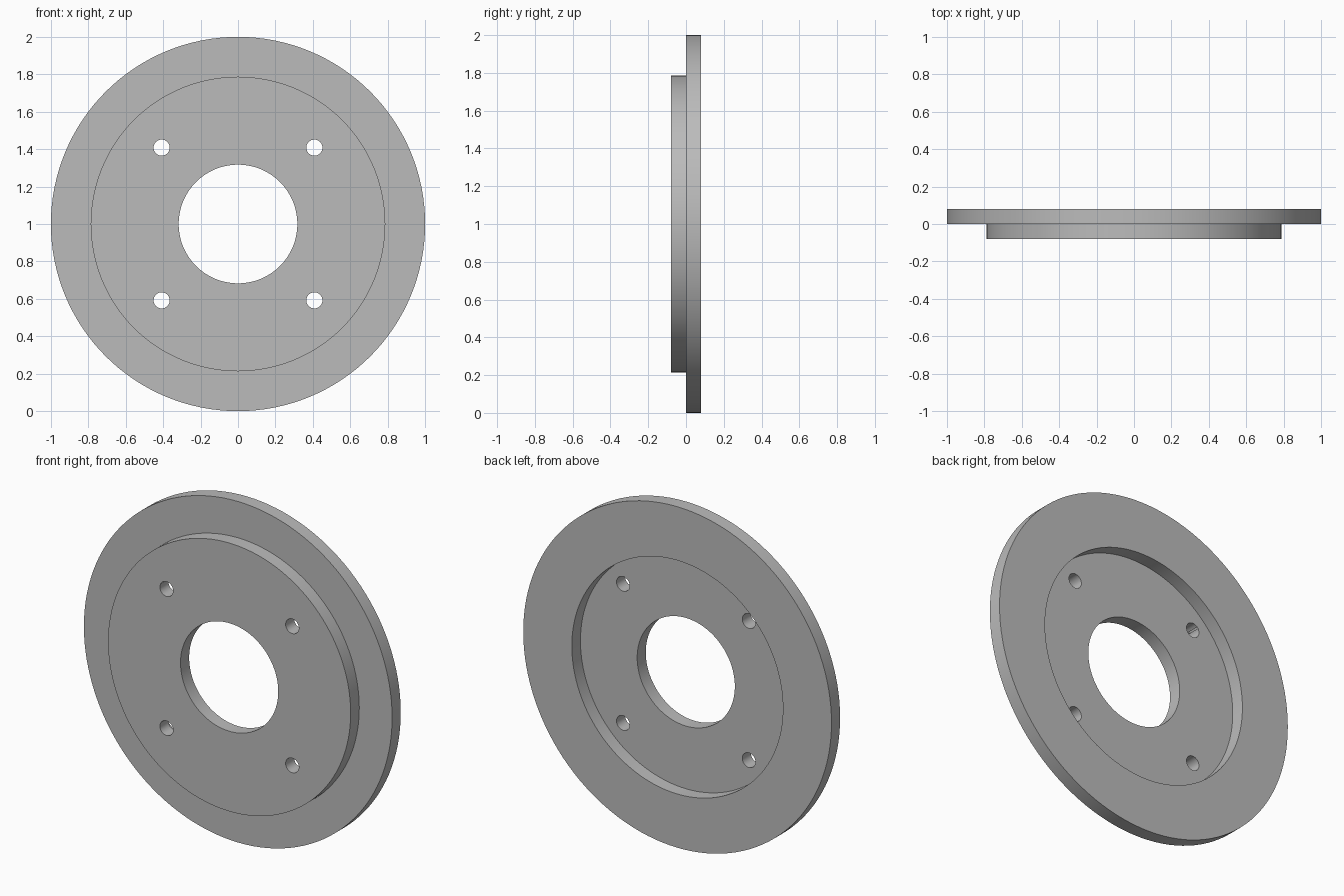
import bpy, bmesh, math

if "Cube" in bpy.data.objects:
    bpy.data.objects.remove(bpy.data.objects["Cube"])

SIDES = 128
CENTRE_Z = 1.0

steel = bpy.data.materials.new("plain grey")
steel.diffuse_color = (0.5, 0.5, 0.5, 1)
steel.use_nodes = True
steel.node_tree.nodes["Principled BSDF"].inputs["Base Color"].default_value = steel.diffuse_color

# Flange cross-section as (radius, y): rim, raised front boss, back recess
profile = [(1.0, 0.08), (1.0, 0.0), (0.787, 0.0), (0.787, -0.08),
           (0.317, -0.08), (0.317, 0.0), (0.685, 0.0), (0.685, 0.08)]

bm = bmesh.new()
rings = []
for r, y in profile:
    angles = [2 * math.pi * i / SIDES for i in range(SIDES)]
    rings.append([bm.verts.new((r * math.cos(a), y, CENTRE_Z + r * math.sin(a)))
                  for a in angles])
for k, ring in enumerate(rings):
    nxt = rings[(k + 1) % len(rings)]
    for i in range(SIDES):
        j = (i + 1) % SIDES
        bm.faces.new((ring[i], ring[j], nxt[j], nxt[i]))
bmesh.ops.recalc_face_normals(bm, faces=bm.faces)
mesh = bpy.data.meshes.new("flange")
bm.to_mesh(mesh)
bm.free()
flange = bpy.data.objects.new("flange", mesh)
bpy.context.collection.objects.link(flange)
mesh.materials.append(steel)

# Four bolt holes drilled through the web
drills = []
for sx in (-1, 1):
    for sz in (-1, 1):
        bpy.ops.mesh.primitive_cylinder_add(
            vertices=32, radius=0.043, depth=0.4,
            location=(sx * 0.408, 0, CENTRE_Z + sz * 0.408),
            rotation=(math.pi / 2, 0, 0))
        drill = bpy.context.object
        drill.name = "bolt_hole_cutter"
        drill.hide_render = True
        drill.data.materials.append(steel)
        drills.append(drill)
        cut = flange.modifiers.new("bolt hole", 'BOOLEAN')
        cut.operation = 'DIFFERENCE'
        cut.solver = 'EXACT'
        cut.object = drill

bpy.ops.object.select_all(action='DESELECT')
flange.select_set(True)
bpy.context.view_layer.objects.active = flange
for m in list(flange.modifiers):
    bpy.ops.object.modifier_apply(modifier=m.name)
for d in drills:
    bpy.data.objects.remove(d)

# Smooth walls, crisp edges
bpy.ops.object.shade_smooth_by_angle(angle=math.radians(30))
